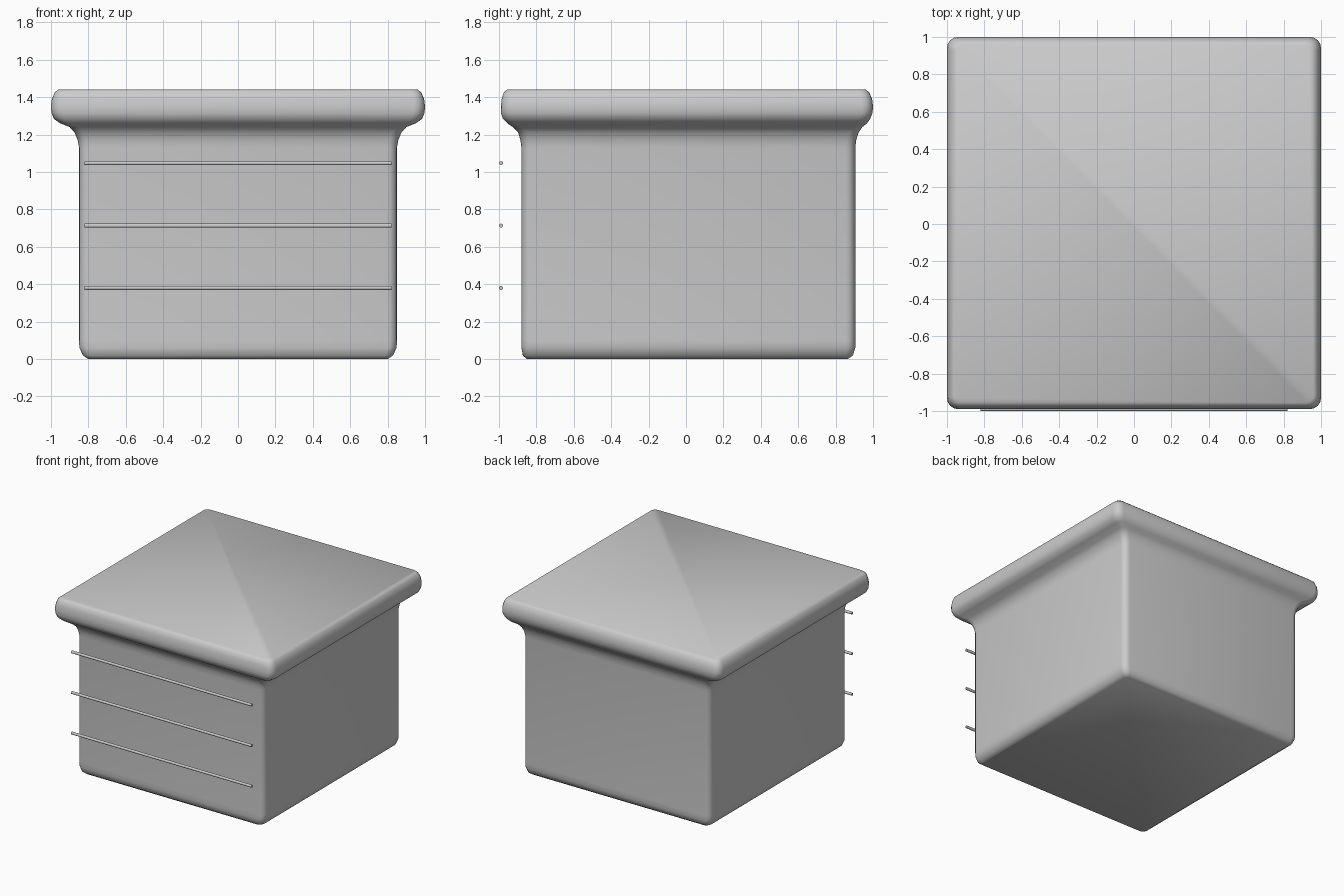
import bpy, bmesh, math
from mathutils import Matrix

if "Cube" in bpy.data.objects:
    bpy.data.objects.remove(bpy.data.objects["Cube"])


def finish(bm, name, angle):
    bmesh.ops.recalc_face_normals(bm, faces=bm.faces)
    mesh = bpy.data.meshes.new(name)
    bm.to_mesh(mesh)
    bm.free()
    obj = bpy.data.objects.new(name, mesh)
    bpy.context.collection.objects.link(obj)
    bpy.ops.object.select_all(action='DESELECT')
    obj.select_set(True)
    bpy.context.view_layer.objects.active = obj
    bpy.ops.object.shade_smooth_by_angle(angle=math.radians(angle))
    return obj


def ring(bm, hx, y0, y1, z, r, steps=4):
    """Rounded rectangle of vertices at height z."""
    corners = [(hx - r, y1 - r), (-hx + r, y1 - r), (-hx + r, y0 + r), (hx - r, y0 + r)]
    verts = []
    for i, (cx, cy) in enumerate(corners):
        for k in range(steps + 1):
            a = math.pi / 2 * (i + k / steps)
            verts.append(bm.verts.new((cx + r * math.cos(a), cy + r * math.sin(a), z)))
    return verts


# Box body flaring into the overhanging lid: half width, front y, back y, z, corner radius
sections = [
    (0.80, -0.85, 0.865, 0.00, 0.03),
    (0.828, -0.872, 0.892, 0.018, 0.04),
    (0.848, -0.88, 0.905, 0.06, 0.05),
    (0.85, -0.88, 0.905, 0.10, 0.05),
    (0.85, -0.88, 0.905, 1.13, 0.05),
    (0.857, -0.885, 0.91, 1.17, 0.05),
    (0.873, -0.897, 0.922, 1.21, 0.05),
    (0.90, -0.925, 0.942, 1.24, 0.05),
    (0.95, -0.955, 0.967, 1.26, 0.05),
    (0.985, -0.98, 0.985, 1.285, 0.06),
    (0.997, -0.989, 0.997, 1.315, 0.06),
    (1.0, -0.99, 1.0, 1.35, 0.06),
    (0.995, -0.985, 0.995, 1.39, 0.06),
    (0.98, -0.975, 0.98, 1.425, 0.05),
    (0.96, -0.955, 0.96, 1.442, 0.04),
]
bm = bmesh.new()
rings = [ring(bm, *s) for s in sections]
for lo, hi in zip(rings, rings[1:]):
    n = len(lo)
    for i in range(n):
        j = (i + 1) % n
        bm.faces.new((lo[i], lo[j], hi[j], hi[i]))
bm.faces.new(rings[0])
bm.faces.new(rings[-1])
finish(bm, "box_with_lid", 50)

# Thin horizontal rods in front of the body
for i, z in enumerate((0.38, 0.713, 1.047)):
    bm = bmesh.new()
    bmesh.ops.create_cone(
        bm, cap_ends=True, segments=10, radius1=0.011, radius2=0.011, depth=1.64,
        matrix=Matrix.Translation((0, -0.989, z)) @ Matrix.Rotation(math.pi / 2, 4, 'Y'))
    finish(bm, f"front_rod_{i + 1}", 40)
